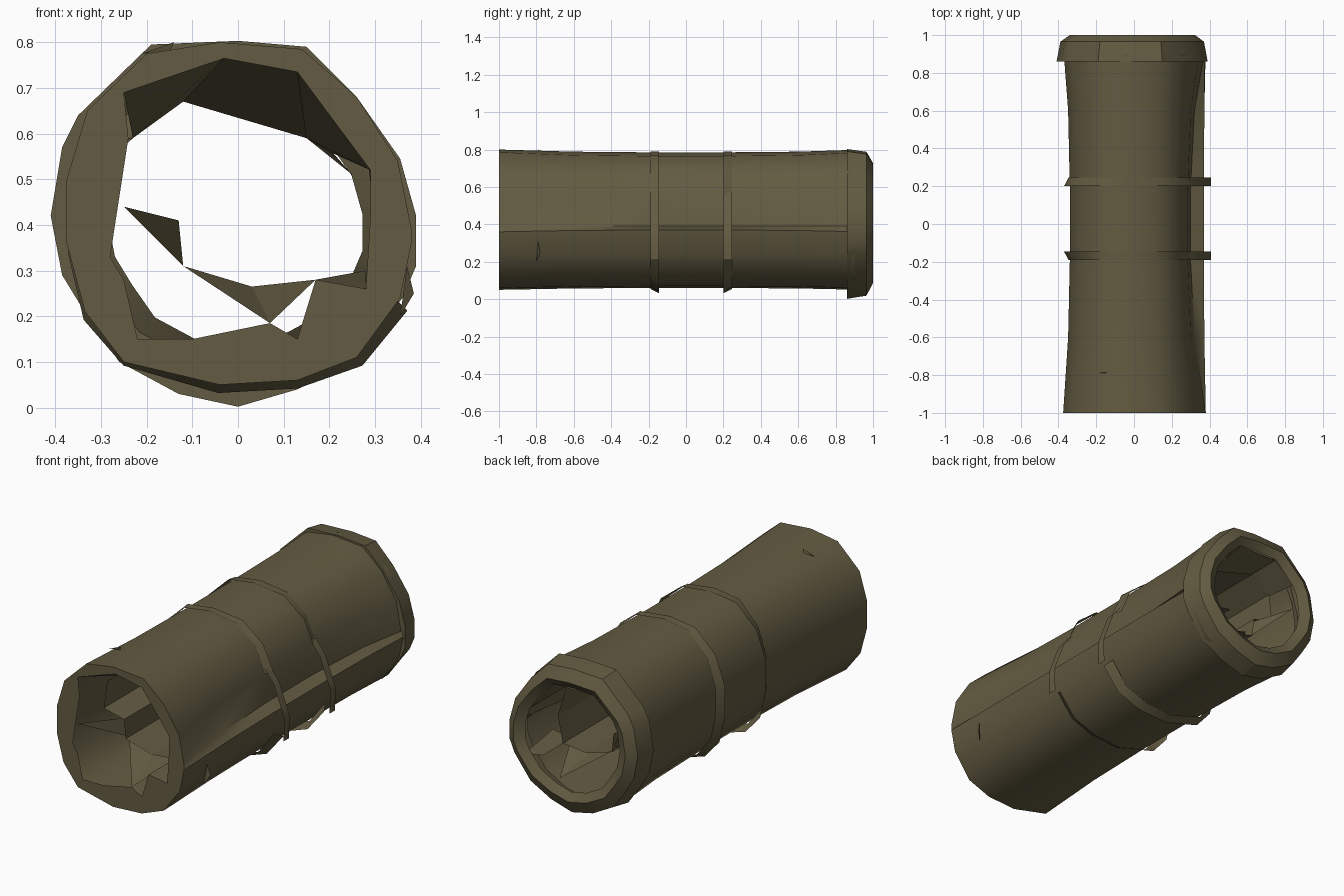
import bpy, bmesh, math
from mathutils import Vector

cube = bpy.data.objects.get("Cube")
if cube:
    bpy.data.objects.remove(cube)

bark = bpy.data.materials.new("olive brown bark")
colour = (0.125, 0.105, 0.054, 1)
bark.use_nodes = True
bark.diffuse_color = colour
bark.node_tree.nodes["Principled BSDF"].inputs["Base Color"].default_value = colour
CENTRE = (0, 0.425)


def finish(name, bm, angle=0):
    bmesh.ops.remove_doubles(bm, verts=bm.verts, dist=0.0005)
    bmesh.ops.recalc_face_normals(bm, faces=bm.faces)
    mesh = bpy.data.meshes.new(name)
    bm.to_mesh(mesh)
    bm.free()
    obj = bpy.data.objects.new(name, mesh)
    bpy.context.collection.objects.link(obj)
    mesh.materials.append(bark)
    if angle:
        bpy.ops.object.select_all(action='DESELECT')
        obj.select_set(True)
        bpy.context.view_layer.objects.active = obj
        bpy.ops.object.shade_smooth_by_angle(angle=math.radians(angle))
    return obj


def loft(name, sections, closed=True, angle=0):
    """Skin a row of (y, profile) sections."""
    bm = bmesh.new()
    rows = [[bm.verts.new((x, y, z)) for x, z in prof] for y, prof in sections]
    n = len(rows[0])
    for a, b in zip(rows, rows[1:]):
        for i in range(n if closed else n - 1):
            j = (i + 1) % n
            bm.faces.new((a[i], a[j], b[j], b[i]))
    return finish(name, bm, angle)


def ring(name, outer, inner, y):
    """Flat end face with an irregular hole."""
    bm = bmesh.new()
    edges = []
    for prof in (outer, inner):
        vs = [bm.verts.new((x, y, z)) for x, z in prof]
        edges += [bm.edges.new((vs[i - 1], vs[i])) for i in range(len(vs))]
    bmesh.ops.triangle_fill(bm, edges=edges, use_beauty=True, normal=Vector((0, -1, 0)))
    return finish(name, bm)


def plate(name, points):
    bm = bmesh.new()
    bm.faces.new([bm.verts.new(p) for p in points])
    return finish(name, bm)


def scaled(prof, sx, sz):
    return [(CENTRE[0] + (x - CENTRE[0]) * sx, CENTRE[1] + (z - CENTRE[1]) * sz)
            for x, z in prof]


def blend(a, b, t):
    return [(p[0] + (q[0] - p[0]) * t, p[1] + (q[1] - p[1]) * t) for p, q in zip(a, b)]


# Outer log: wide ends, waisted middle, with a seam ledge on its left side
end = [(.38, .39), (.35, .54), (.26, .68), (.14, .785), (-.04, .8), (-.2, .775),
       (-.33, .65), (-.375, .5), (-.375, .36), (-.335, .21), (-.25, .1), (-.04, .05),
       (.13, .06), (.26, .11), (.355, .24), (.38, .36)]
waist = [(.30, .39), (.285, .54), (.23, .67), (.12, .765), (-.04, .785), (-.18, .765),
         (-.29, .65), (-.34, .5), (-.34, .36), (-.31, .22), (-.23, .12), (-.04, .06),
         (.12, .07), (.25, .12), (.34, .24), (.37, .37)]
loft("log_shell", [(y, blend(end, waist, t)) for y, t in
                   ((-1, 0), (-.6, .75), (-.2, 1), (.2, 1), (.6, .75), (.9, .1))], angle=40)

# Front end face with a ragged mouth
mouth = [(.29, .52), (.13, .735), (-.03, .765), (-.25, .69), (-.24, .59), (-.28, .33),
         (-.25, .28), (-.22, .15), (-.1, .15), (.07, .185), (.13, .15), (.17, .28),
         (.28, .26), (.29, .42)]
ring("front_end", end, mouth, -1)

# Back collar: steps out from the log, then rounds over to the end face
collar = [(.39, .42), (.355, .545), (.26, .68), (.15, .79), (0, .803), (-.19, .795),
          (-.35, .64), (-.385, .57), (-.41, .42), (-.385, .29), (-.33, .2), (-.26, .1),
          (-.13, .03), (0, .002), (.13, .04), (.26, .11), (.36, .24), (.39, .31)]
inner_collar = scaled(collar, .86, .86)
loft("back_collar", [(.86, scaled(collar, .86, .88)), (.86, collar),
                     (.965, scaled(collar, .95, .96)), (1, scaled(collar, .83, .80)),
                     (.97, scaled(collar, .70, .70))], angle=25)

# Inner hollow wall, flaring to the top of each mouth
liner = [(.17, .28), (.2, .42), (.15, .59), (-.12, .67), (-.23, .59), (-.25, .44),
         (-.13, .41), (-.12, .31), (.03, .265)]
loft("hollow_wall", [(-.78, liner), (.8, liner)])
crown = liner[2:5]
loft("front_throat", [(-1, [(.29, .52), (.13, .735), (-.03, .765), (-.25, .69)]),
                      (-.7, [(.2, .56), (.15, .59), (-.12, .67), (-.23, .59)])], closed=False)
loft("back_throat", [(.97, [(.25, .51), (.1, .68), (-.13, .68), (-.25, .58)]),
                     (.7, [(.2, .56), (.15, .59), (-.12, .67), (-.23, .59)])], closed=False)

# Torn folds at the bottom of both mouths
for side, y in (("front", -1), ("back", .97)):
    deep = y * .75
    plate(side + "_fold_centre", [(.07, y, .185), (.17, deep, .28), (.03, deep, .265)])
    plate(side + "_fold_right", [(.07, y, .185), (.03, deep, .265), (-.12, deep, .31)])
    plate(side + "_fold_left", [(.28, y, .26), (.17, y, .28), (.17, deep, .28),
                                (.28, deep, .30)])
    plate(side + "_fold_edge", [(-.25, y, .44), (-.13, deep, .41), (-.12, deep, .31)])

# Two bands around the waist, each with a loose strap end on the left
strap = [(.29, .57), (.345, .5), (.395, .37), (.408, .33), (.403, .21)]
for name, wide, thin in (("front_band", -.145, -.19), ("back_band", .2, .245)):
    loft(name, [(wide, [(x * 1.09, z - .028 if z < .4 else z + .005) for x, z in waist[1:15]]),
                (thin, scaled(waist[1:15], 1.02, 1.015))], closed=False, angle=40)
    loft(name + "_strap", [(wide, strap), (thin, strap)], closed=False, angle=40)

# Small bark splinters near the front
plate("top_splinter", [(-.21, -.79, .775), (-.14, -.79, .8), (-.15, -.785, .78)])
plate("side_splinter", [(.37, -.79, .31), (.355, -.8, .2), (.385, -.78, .25)])
